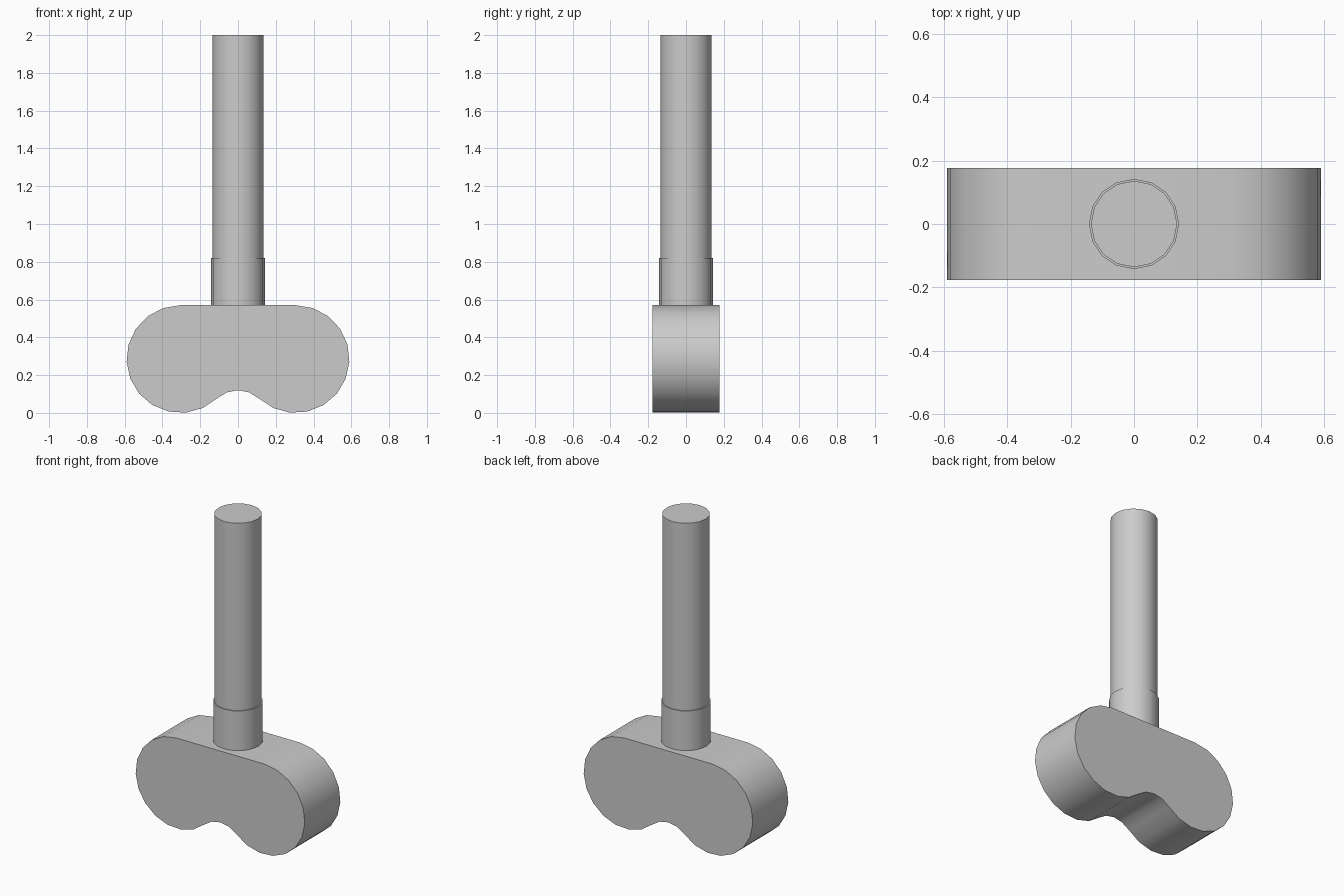
import bpy, bmesh
from math import atan2, cos, hypot, pi, radians, sin

cube = bpy.data.objects.get("Cube")
if cube:
    bpy.data.objects.remove(cube, do_unlink=True)

grey = bpy.data.materials.new("plain_grey")
grey.use_nodes = True
colour = (0.6, 0.6, 0.6, 1)
grey.diffuse_color = colour
grey.node_tree.nodes["Principled BSDF"].inputs["Base Color"].default_value = colour


def finish(obj, name):
    obj.name = obj.data.name = name
    obj.data.materials.append(grey)
    bpy.ops.object.select_all(action="DESELECT")
    obj.select_set(True)
    bpy.context.view_layer.objects.active = obj
    bpy.ops.object.shade_smooth_by_angle(angle=radians(35))


def rod(name, radius, bottom, top):
    bpy.ops.mesh.primitive_cylinder_add(
        vertices=16, radius=radius, depth=top - bottom, location=(0, 0, (bottom + top) / 2))
    finish(bpy.context.object, name)


def arc(cx, cz, radius, start, end, steps):
    angles = [start + (end - start) * i / steps for i in range(steps + 1)]
    return [(cx + radius * cos(a), cz + radius * sin(a)) for a in angles]


# Thumb grip: two round lobes joined by a flat top and a hollow underside
lobe_r, lobe_x, half_depth = 0.285, 0.305, 0.177
hollow_z, hollow_r = -0.04, 0.16
tangent = atan2(lobe_r - hollow_z, lobe_x)
right = arc(lobe_x, lobe_r, lobe_r, pi / 2, tangent - pi, 12)
hollow = arc(0, hollow_z, hollow_r, tangent, pi - tangent, 4)
left = [(-x, z) for x, z in reversed(right)]
outline = right + hollow[1:-1] + left

bm = bmesh.new()
face = bm.faces.new([bm.verts.new((x, -half_depth, z)) for x, z in outline])
back = bmesh.ops.extrude_face_region(bm, geom=[face])["geom"]
bmesh.ops.translate(bm, vec=(0, 2 * half_depth, 0),
                    verts=[g for g in back if isinstance(g, bmesh.types.BMVert)])
bmesh.ops.recalc_face_normals(bm, faces=bm.faces)
mesh = bpy.data.meshes.new("thumb_grip")
bm.to_mesh(mesh)
bm.free()
grip = bpy.data.objects.new("thumb_grip", mesh)
bpy.context.collection.objects.link(grip)
finish(grip, "thumb_grip")

# Collar rising from the grip, and the slightly thinner shaft above it
rod("collar", 0.142, 0.56, 0.82)
rod("shaft", 0.136, 0.81, 2.0)
